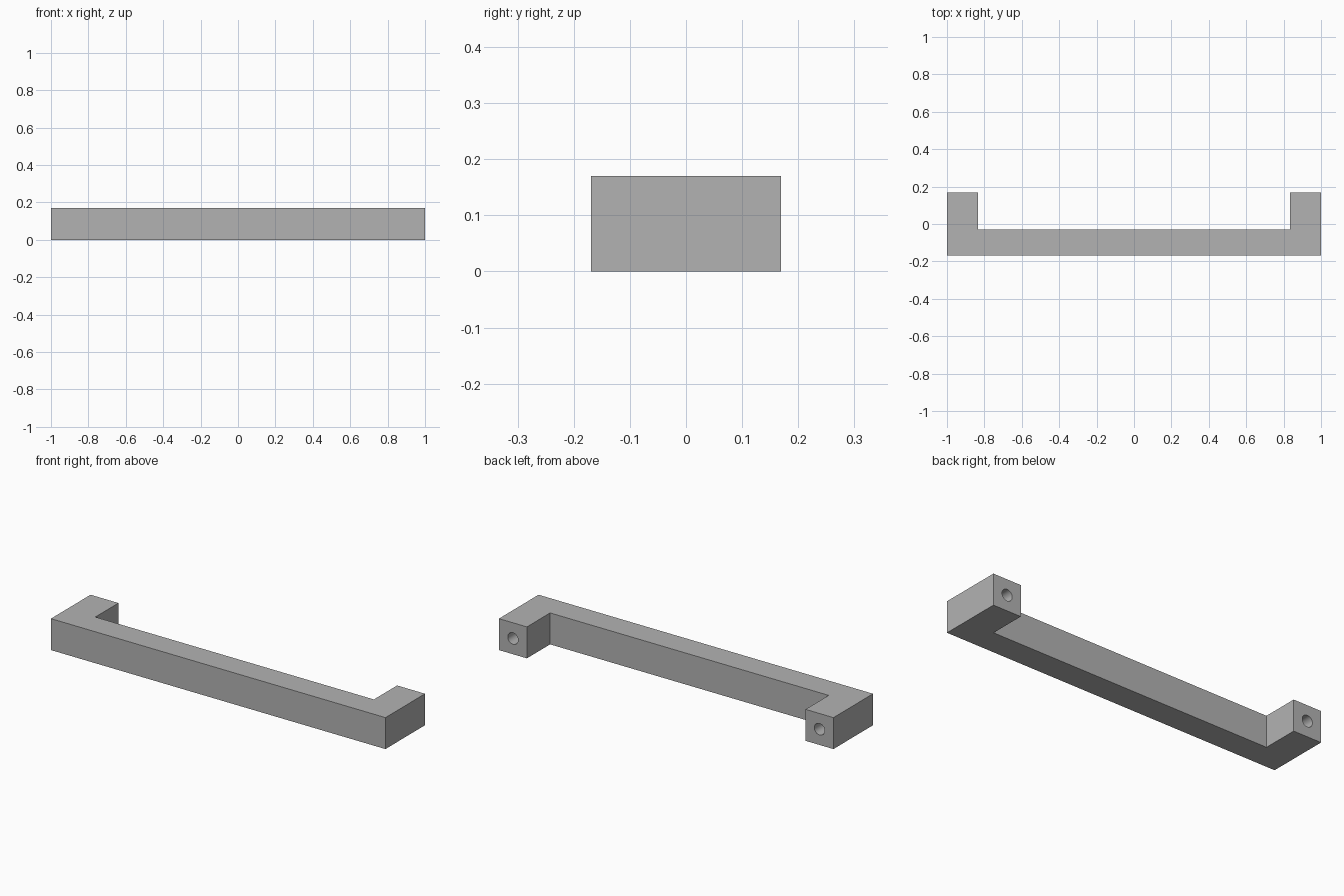
import bpy
import bmesh
import math

cube = bpy.data.objects.get("Cube")
if cube:
    bpy.data.objects.remove(cube, do_unlink=True)

HALF_LENGTH = 1.0
HALF_DEPTH = 0.169
HEIGHT = 0.17
LEG = 0.167          # width of each mounting leg
INNER_Y = -0.029     # back face of the grip bar
HOLE_RADIUS = 0.031
HOLE_DEPTH = 0.2

# Single grey material
grey = bpy.data.materials.new("plain_grey")
grey.use_nodes = True
colour = (0.45, 0.45, 0.45, 1)
grey.diffuse_color = colour
grey.node_tree.nodes["Principled BSDF"].inputs["Base Color"].default_value = colour

# Handle: right half of the U outline, mirrored and extruded upward
inner_x = HALF_LENGTH - LEG
half = [(inner_x, INNER_Y), (inner_x, HALF_DEPTH),
        (HALF_LENGTH, HALF_DEPTH), (HALF_LENGTH, -HALF_DEPTH)]
outline = half[::-1] + [(-x, y) for x, y in half]

bm = bmesh.new()
base = bm.faces.new([bm.verts.new((x, y, 0)) for x, y in outline])
extruded = bmesh.ops.extrude_face_region(bm, geom=[base])["geom"]
top = [v for v in extruded if isinstance(v, bmesh.types.BMVert)]
bmesh.ops.translate(bm, verts=top, vec=(0, 0, HEIGHT))
bmesh.ops.recalc_face_normals(bm, faces=bm.faces)
mesh = bpy.data.meshes.new("pull_handle")
bm.to_mesh(mesh)
bm.free()
mesh.materials.append(grey)
handle = bpy.data.objects.new("pull_handle", mesh)
bpy.context.collection.objects.link(handle)
bpy.context.view_layer.objects.active = handle


# Blind screw holes in the back ends of the legs
def drill(side):
    bpy.ops.mesh.primitive_cylinder_add(
        vertices=32, radius=HOLE_RADIUS, depth=2 * HOLE_DEPTH,
        location=(side * (HALF_LENGTH - LEG / 2), HALF_DEPTH, HEIGHT / 2),
        rotation=(math.pi / 2, 0, 0))
    cutter = bpy.context.object
    cutter.name = "screw_hole_cutter"
    cutter.hide_render = True
    cutter.data.materials.append(grey)
    cut = handle.modifiers.new("screw_hole", "BOOLEAN")
    cut.operation = "DIFFERENCE"
    cut.solver = "EXACT"
    cut.object = cutter
    bpy.ops.object.select_all(action="DESELECT")
    handle.select_set(True)
    bpy.context.view_layer.objects.active = handle
    bpy.ops.object.modifier_apply(modifier=cut.name)
    bpy.data.objects.remove(cutter, do_unlink=True)


for side in (-1, 1):
    drill(side)

bpy.ops.object.shade_smooth_by_angle(angle=math.radians(30))
